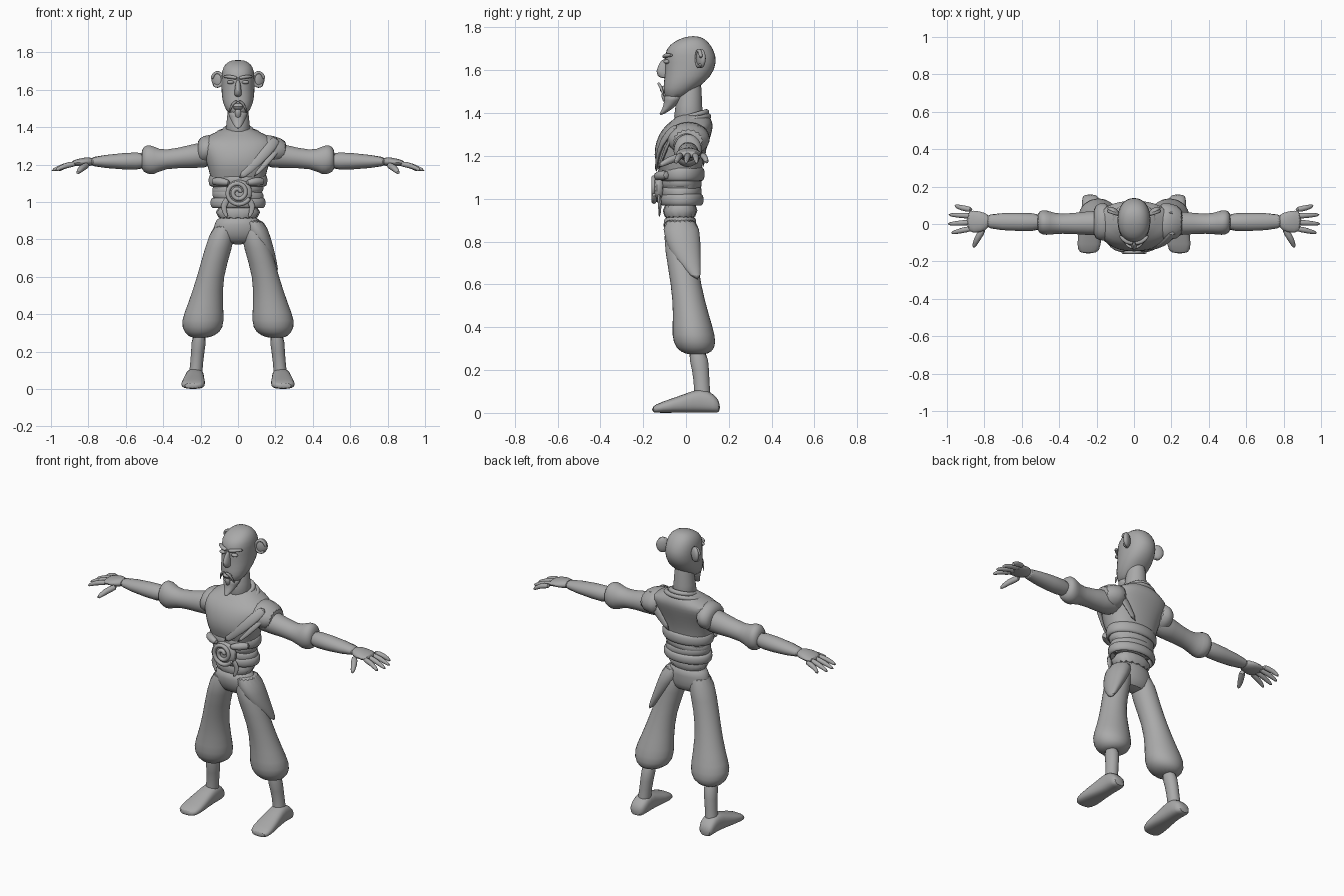
import bpy, bmesh, math
from mathutils import Vector, Matrix

cube = bpy.data.objects.get("Cube")
if cube:
    bpy.data.objects.remove(cube, do_unlink=True)

grey = bpy.data.materials.new("plain_grey")
grey.use_nodes = True
grey.diffuse_color = (.4, .4, .4, 1)
grey.node_tree.nodes["Principled BSDF"].inputs["Base Color"].default_value = grey.diffuse_color

FRONT, BACK, UP = Vector((0, -1, 0)), Vector((0, 1, 0)), Vector((0, 0, 1))
SIDES = {"left": 1, "right": -1}


def finish(name, bm, subdivide=True):
    """Turn a bmesh into a smooth shaded object."""
    bmesh.ops.recalc_face_normals(bm, faces=bm.faces)
    mesh = bpy.data.meshes.new(name)
    bm.to_mesh(mesh)
    bm.free()
    mesh.materials.append(grey)
    obj = bpy.data.objects.new(name, mesh)
    bpy.context.collection.objects.link(obj)
    bpy.ops.object.select_all(action='DESELECT')
    bpy.context.view_layer.objects.active = obj
    obj.select_set(True)
    bpy.ops.object.shade_smooth_by_angle(angle=math.radians(60))
    if subdivide:
        modifier = obj.modifiers.new("smooth", 'SUBSURF')
        modifier.levels = modifier.render_levels = 1


def skin(name, rings):
    """Bridge a row of point rings into a capped solid."""
    bm = bmesh.new()
    loops = [[bm.verts.new(point) for point in ring] for ring in rings]
    for lower, upper in zip(loops, loops[1:]):
        for i in range(len(lower)):
            bm.faces.new((lower[i - 1], lower[i], upper[i], upper[i - 1]))
    bm.faces.new(loops[0])
    bm.faces.new(loops[-1])
    finish(name, bm)


def oval(count, power=1.0):
    """Unit oval; a power under one makes it squarer."""
    for i in range(count):
        angle = math.tau * i / count
        yield [math.copysign(abs(f) ** power, f) for f in (math.cos(angle), math.sin(angle))]


def loft(name, axis, sections, side=1, power=1.0):
    """Sections are (position, low u, high u, low v, high v) across an axis."""
    rings = []
    for t, low_u, high_u, low_v, high_v in sections:
        ring = []
        for c, s in oval(16, power):
            u = (low_u + high_u + c * (high_u - low_u)) / 2
            v = (low_v + high_v + s * (high_v - low_v)) / 2
            x, y, z = {'x': (t, u, v), 'y': (u, t, v), 'z': (u, v, t)}[axis]
            ring.append((x * side, y, z))
        rings.append(ring)
    skin(name, rings)


def body(name, sections, power=1.0):
    """Symmetric upright loft: (height, front, back, half width)."""
    loft(name, 'z', [(z, -half, half, front, back) for z, front, back, half in sections], power=power)


def tube(name, points, radii, up, side=1, flat=1.0):
    """Sweep an oval along points; flat scales it along the up direction."""
    path = [Vector((x * side, y, z)) for x, y, z in points]
    rings = []
    for i, point in enumerate(path):
        tangent = (path[min(i + 1, len(path) - 1)] - path[max(i - 1, 0)]).normalized()
        across = tangent.cross(up).normalized()
        normal = across.cross(tangent)
        rings.append([point + radii[i] * (across * c + normal * s * flat) for c, s in oval(8)])
    skin(name, rings)


def ball(name, centre, size, turn=0):
    bm = bmesh.new()
    matrix = Matrix.Translation(centre) @ Matrix.Rotation(turn, 4, 'Z') @ Matrix.Diagonal((*size, 1))
    bmesh.ops.create_uvsphere(bm, u_segments=16, v_segments=10, radius=1, matrix=matrix)
    finish(name, bm, subdivide=False)


def wrap(name, height, front, back, half, thick, tilt=0.0, sway=0.0):
    """Closed cloth band around the body."""
    bm = bmesh.new()
    grid = []
    for c, s in oval(28):
        row = []
        for out, rise in oval(8):
            inset = .015 * (out - 1)
            x = c * (half + inset)
            y = (front + back) / 2 + s * ((back - front) / 2 + inset)
            row.append(bm.verts.new((x, y, height + thick * rise + tilt * c + sway * s)))
        grid.append(row)
    for i, row in enumerate(grid):
        before = grid[i - 1]
        for k in range(len(row)):
            bm.faces.new((before[k], row[k], row[k - 1], before[k - 1]))
    finish(name, bm)


# Head, neck and beard
body("head", [(1.76, .01, .06, .03), (1.74, -.05, .1, .07), (1.7, -.1, .13, .09), (1.64, -.1, .15, .09),
              (1.57, -.1, .12, .09), (1.52, -.11, .06, .08), (1.46, -.1, -.02, .05)], power=.9)
body("beard", [(1.49, -.11, 0, .06), (1.46, -.1, -.02, .05), (1.42, -.11, -.06, .03), (1.39, -.13, -.11, .01)])
body("neck", [(1.6, -.03, .08, .05), (1.42, -.05, .07, .06), (1.34, -.07, .1, .08)])
body("nose", [(1.66, -.11, -.07, .01), (1.59, -.15, -.07, .02), (1.56, -.12, -.07, .02)])
body("lips", [(1.53, -.11, -.08, .03), (1.51, -.13, -.08, .03), (1.49, -.11, -.08, .02)])
body("goatee", [(1.5, -.11, -.09, .01), (1.48, -.12, -.09, .02), (1.44, -.1, -.08, .01)])
for label, side in SIDES.items():
    ball(label + "_eye", (side * .04, -.09, 1.64), (.02, .015, .01))
    ball(label + "_ear", (side * .11, .07, 1.655), (.035, .017, .045), side * .5)
    rim = [(.11 + .03 * c, .06 + .01 * c, 1.655 + .04 * s) for c, s in oval(9)]
    tube(label + "_ear_rim", rim, [.01] * len(rim), BACK, side)
    tube(label + "_brow", [(0, -.1, 1.66), (.04, -.1, 1.67), (.08, -.06, 1.67)], [.013, .014, .01], UP, side, .8)
    tube(label + "_moustache", [(0, -.13, 1.54), (.03, -.12, 1.53), (.05, -.1, 1.47)],
         [.008, .009, .003], BACK, side)

# Tunic
body("tunic", [(.96, -.1, .06, .12), (1.1, -.11, .07, .14), (1.17, -.15, .08, .16), (1.24, -.15, .1, .18),
               (1.3, -.13, .12, .21), (1.34, -.1, .13, .2), (1.37, -.06, .12, .12), (1.4, -.03, .1, .08)],
     power=.85)
wrap("collar", 1.385, -.06, .11, .085, .015, sway=.02)
wrap("collar_fold", 1.365, -.085, .12, .12, .015, sway=.02)
for label, side in SIDES.items():
    reach = .27 if label == "left" else .22
    loft(label + "_shoulder_cap", 'x', [(.12, -.1, .12, 1.2, 1.37), (.19, -.09, .115, 1.2, 1.355),
                                        (reach, -.07, .09, 1.21, 1.33)], side)
tube("shoulder_strap", [(.21, -.04, 1.34), (.18, -.09, 1.3), (.12, -.13, 1.23), (0, -.14, 1.12)],
     [.03, .03, .03, .02], FRONT, flat=.4)
tube("strap_fold", [(.23, -.05, 1.31), (.19, -.09, 1.25), (.08, -.13, 1.13)], [.01, .02, .01], FRONT, flat=.5)
tube("back_strap", [(.21, .05, 1.34), (.18, .09, 1.3), (.05, .08, 1.14)], [.03, .03, .02], BACK, flat=.4)

# Waist wraps and front knot
wrap("upper_belt", 1.115, -.135, .09, .16, .035)
wrap("middle_wrap_high", 1.07, -.12, .075, .14, .03, tilt=.01)
wrap("middle_wrap_low", 1.035, -.12, .075, .14, .03, tilt=-.01)
wrap("lower_belt", .995, -.125, .085, .15, .03)
body("tunic_hem", [(1, -.11, .06, .125), (.89, -.12, .06, .13)], power=.85)
loft("knot_base", 'y', [(-.1, -.07, .08, .97, 1.13), (-.14, -.07, .08, .98, 1.12), (-.15, -.05, .06, 1, 1.1)])
coil = []
for i in range(30):
    angle, radius = i * .42, .012 + i * .002
    coil.append((radius * math.cos(angle), -.15, 1.05 + radius * math.sin(angle)))
tube("knot_coil", coil, [.013] * len(coil), BACK)
for label, side in SIDES.items():
    tube(label + "_knot_tail", [(.04, -.13, 1.03), (.09, -.12, .98), (.055, -.125, .91)],
         [.02, .02, .01], FRONT, side, .5)
    tube(label + "_knot_loop", [(.04, -.14, 1.1), (.09, -.13, 1.11), (.14, -.08, 1.11)],
         [.015, .025, .025], UP, side)

# Trousers, shins and feet
body("trouser_seat", [(.93, -.1, .05, .11), (.88, -.11, .05, .13), (.82, -.1, .05, .14), (.77, -.06, .03, .1)])
for label, side in SIDES.items():
    loft(label + "_trouser_leg", 'z', [
        (.9, 0, .13, -.11, .05), (.75, .03, .18, -.1, .05), (.6, .08, .22, -.07, .07), (.45, .08, .27, -.06, .11),
        (.36, .07, .31, -.07, .14), (.3, .09, .29, -.05, .14), (.27, .16, .25, 0, .1)], side)
    loft(label + "_shin", 'z', [(.3, .16, .25, 0, .1), (.2, .18, .25, .03, .11), (.1, .19, .26, .04, .11),
                                (.03, .19, .27, .03, .13)], side)
    loft(label + "_foot", 'y', [(.16, .2, .27, 0, .05), (.13, .18, .28, 0, .09), (.07, .18, .28, 0, .12),
                                (0, .18, .29, 0, .09), (-.12, .17, .31, 0, .05), (-.16, .2, .29, 0, .03)],
         side, power=.75)
loft("sash_flap", 'z', [(.92, 0, .14, -.12, .06), (.8, .06, .18, -.1, .07), (.72, .12, .2, -.06, .07),
                        (.62, .2, .22, .04, .07)])

# Arms, rolled sleeves and hands
for label, side in SIDES.items():
    loft(label + "_sleeve", 'x', [
        (.12, -.07, .08, 1.18, 1.34), (.24, -.06, .07, 1.18, 1.31), (.4, -.05, .05, 1.18, 1.27),
        (.45, -.06, .07, 1.14, 1.3), (.49, -.06, .08, 1.15, 1.31), (.52, -.04, .06, 1.17, 1.28)], side)
    loft(label + "_forearm", 'x', [(.48, -.04, .06, 1.17, 1.27), (.6, -.04, .06, 1.17, 1.265),
                                   (.82, -.03, .06, 1.19, 1.24)], side)
    loft(label + "_palm", 'x', [(.77, -.02, .05, 1.19, 1.24), (.82, -.05, .07, 1.19, 1.24),
                                (.9, -.05, .08, 1.19, 1.22)], side)
    fingers = {"index": (-.05, .98), "middle": (0, 1), "ring": (.05, .995), "little": (.1, .96)}
    for finger, (spread, reach) in fingers.items():
        base = .01 + spread * .65
        middle = (base + spread) / 2
        tube(f"{label}_{finger}_finger", [(.86, base, 1.205), (.93, middle, 1.195), (reach, spread, 1.165)],
             [.018, .016, .009], UP, side)
    tube(label + "_thumb", [(.8, -.02, 1.2), (.84, -.08, 1.18), (.86, -.13, 1.15)], [.02, .02, .01], UP, side)
